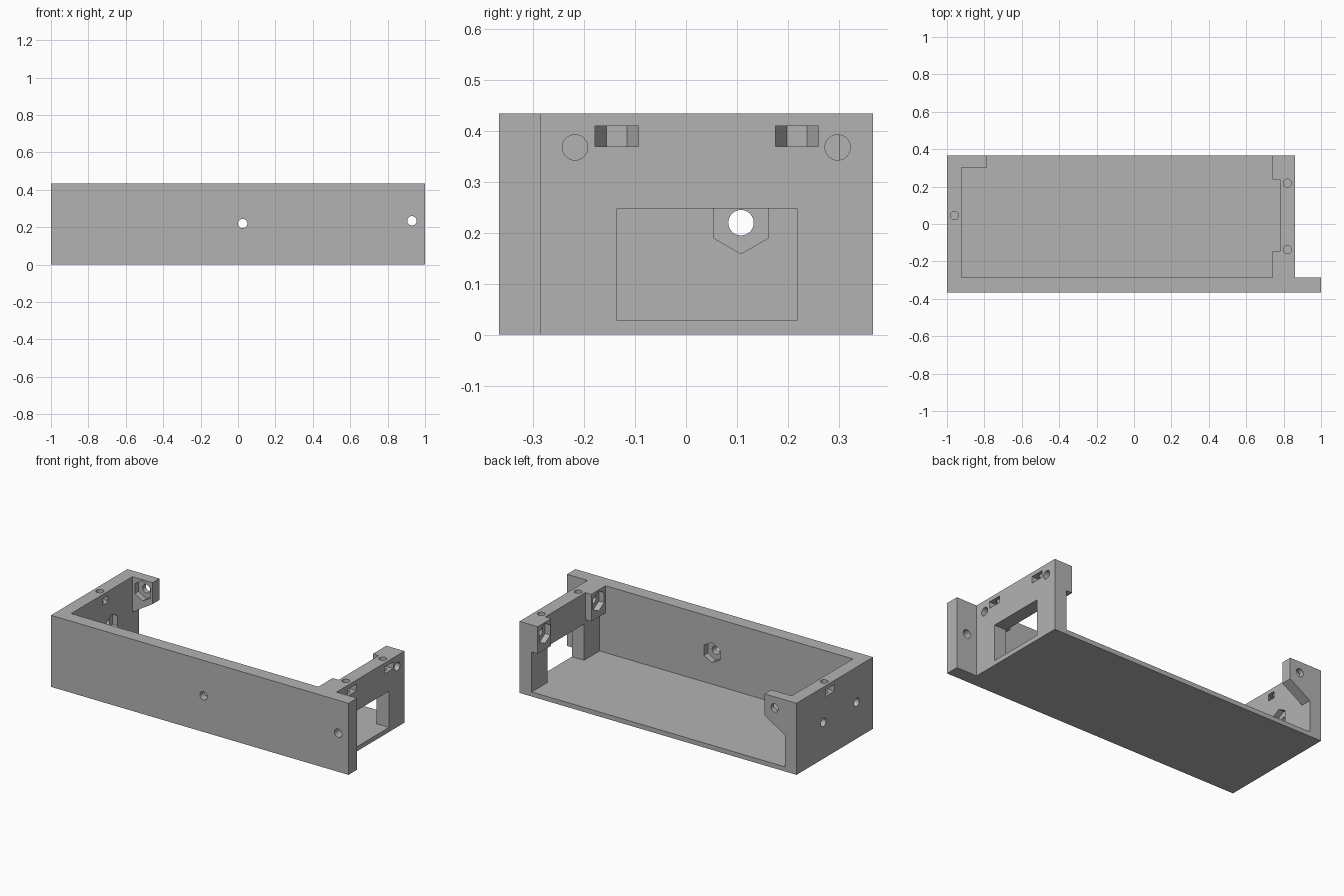
import bpy, bmesh, math

if "Cube" in bpy.data.objects:
    bpy.data.objects.remove(bpy.data.objects["Cube"], do_unlink=True)

grey = bpy.data.materials.new("plain grey")
grey.use_nodes = True
colour = (0.45, 0.45, 0.45, 1)
grey.diffuse_color = colour
grey.node_tree.nodes["Principled BSDF"].inputs["Base Color"].default_value = colour

BACK, FRONT, TOP, FLOOR = 0.367, -0.367, 0.435, 0.028
INNER_FRONT, INNER_LEFT, INNER_RIGHT = -0.285, -0.922, 0.78
PLACE = {"x": lambda u, v, w: (w, u, v),
         "y": lambda u, v, w: (u, w, v),
         "z": lambda u, v, w: (u, v, w)}


def prism(name, outline, axis, lo, hi):
    """Extrude a 2D outline along an axis from lo to hi."""
    bm = bmesh.new()
    rings = [[bm.verts.new(PLACE[axis](u, v, w)) for u, v in outline] for w in (lo, hi)]
    n = len(outline)
    for ring in rings:
        bm.faces.new(ring)
    for i in range(n):
        j = (i + 1) % n
        bm.faces.new((rings[0][i], rings[0][j], rings[1][j], rings[1][i]))
    bmesh.ops.recalc_face_normals(bm, faces=bm.faces)
    mesh = bpy.data.meshes.new(name)
    bm.to_mesh(mesh)
    bm.free()
    mesh.materials.append(grey)
    ob = bpy.data.objects.new(name, mesh)
    bpy.context.collection.objects.link(ob)
    return ob


def rect(u0, u1, v0, v1):
    return [(u0, v0), (u1, v0), (u1, v1), (u0, v1)]


def ngon(u, v, r, sides, turn=0.0):
    return [(u + r * math.cos(turn + math.tau * i / sides),
             v + r * math.sin(turn + math.tau * i / sides)) for i in range(sides)]


def cut(outline, axis, lo, hi):
    """Subtract a prism from the tray."""
    cutter = prism("cutter", outline, axis, lo, hi)
    cutter.hide_render = True
    mod = tray.modifiers.new("cut", "BOOLEAN")
    mod.operation, mod.solver, mod.object = "DIFFERENCE", "EXACT", cutter
    graph = bpy.context.evaluated_depsgraph_get()
    result = bpy.data.meshes.new_from_object(tray.evaluated_get(graph))
    tray.modifiers.clear()
    tray.data = result
    bpy.data.objects.remove(cutter, do_unlink=True)


def bolt_hole(u, v, axis, lo, hi, pocket=None):
    """Round hole with an optional hexagonal nut pocket."""
    cut(ngon(u, v, 0.025, 32), axis, lo, hi)
    if pocket:
        cut(ngon(u, v, 0.061, 6, math.pi / 2), axis, *pocket)


# Outer block with the front wall running past the right end
tray = prism("open_tray", [(-1, FRONT), (1, FRONT), (1, INNER_FRONT), (0.862, INNER_FRONT),
                           (0.862, BACK), (-1, BACK)], "z", 0, TOP)

# Cavity, leaving the corner blocks and the rear tab
cut([(INNER_LEFT, INNER_FRONT), (0.74, INNER_FRONT), (0.74, -0.148), (INNER_RIGHT, -0.148),
     (INNER_RIGHT, 0.238), (0.74, 0.238), (0.74, 0.5), (-0.785, 0.5),
     (-0.785, 0.302), (INNER_LEFT, 0.302)], "z", FLOOR, 0.6)

# Space under the corner blocks and under the sloped tab
cut(rect(0.7, INNER_RIGHT, FLOOR, 0.27), "y", INNER_FRONT, 0.5)
cut([(INNER_LEFT, FLOOR), (-0.7, FLOOR), (-0.7, 0.305), (-0.785, 0.305),
     (INNER_LEFT, 0.22)], "y", 0.2, 0.5)

# Window in the right wall
cut(rect(-0.136, 0.218, FLOOR, 0.248), "x", 0.7, 0.95)

# Bolt holes: corner blocks, left wall, front wall, overhang, rear tab
for y in (-0.218, 0.298):
    bolt_hole(y, 0.368, "x", 0.7, 0.95, (0.7, 0.775))
for y in (-0.21, 0.108):
    bolt_hole(y, 0.22, "x", -1.1, -0.85, (-0.957, -0.85))
bolt_hole(0.025, 0.22, "y", -0.5, -0.2, (-0.322, -0.2))
bolt_hole(0.93, 0.235, "y", -0.5, -0.2)
bolt_hole(-0.852, 0.367, "y", 0.2, 0.5, (0.2, 0.337))

# Screw holes in the rims, each with a nut slot opening outwards
for x, y, side in ((0.82, -0.136, 1), (0.82, 0.218, 1), (-0.96, 0.045, -1)):
    inner = 0.037 if side > 0 else 0.045
    cut([(x + side * 0.2, y - 0.0425), (x + side * 0.2, y + 0.0425), (x, y + 0.0425),
         (x - side * inner, y + 0.02), (x - side * inner, y - 0.02), (x, y - 0.0425)],
        "z", 0.37, 0.41)
    cut(ngon(x, y, 0.022, 32), "z", 0.34, 0.6)

# Flat faces with smooth hole walls
bpy.ops.object.select_all(action="DESELECT")
tray.select_set(True)
bpy.context.view_layer.objects.active = tray
bpy.ops.object.shade_smooth_by_angle(angle=math.radians(25))
